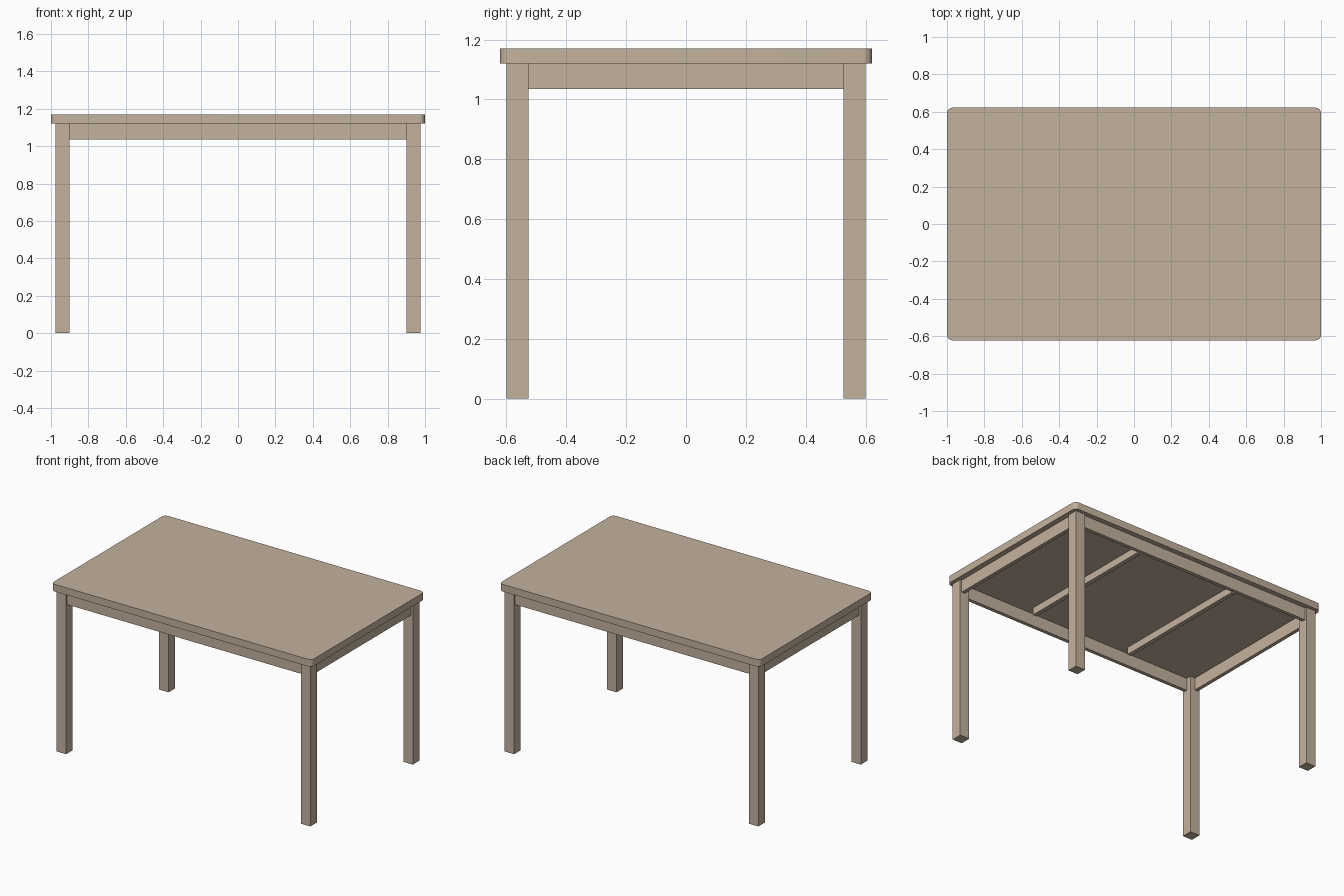
import bpy
import bmesh

if "Cube" in bpy.data.objects:
    bpy.data.objects.remove(bpy.data.objects["Cube"])

wood = bpy.data.materials.new("light_wood")
wood.diffuse_color = (0.552, 0.445, 0.337, 1.0)
wood.use_nodes = True
wood.node_tree.nodes["Principled BSDF"].inputs["Base Color"].default_value = wood.diffuse_color


def box(name, x, y, z, round_corners=0.0):
    """Box from (min, max) ranges, optionally with rounded vertical corners."""
    bm = bmesh.new()
    bmesh.ops.create_cube(bm, size=1.0)
    for v in bm.verts:
        for i, (lo, hi) in enumerate((x, y, z)):
            v.co[i] = hi if v.co[i] > 0 else lo
    if round_corners:
        uprights = [e for e in bm.edges
                    if abs(e.verts[0].co.z - e.verts[1].co.z) > 1e-4]
        bmesh.ops.bevel(bm, geom=uprights, offset=round_corners, segments=6,
                        profile=0.5, affect='EDGES')
    bmesh.ops.recalc_face_normals(bm, faces=bm.faces)
    mesh = bpy.data.meshes.new(name)
    bm.to_mesh(mesh)
    bm.free()
    mesh.materials.append(wood)
    obj = bpy.data.objects.new(name, mesh)
    bpy.context.collection.objects.link(obj)
    return obj


def span(a, b, sign):
    return tuple(sorted((a * sign, b * sign)))


TOP_Z, UNDER_Z, APRON_Z = 1.17, 1.12, 1.035
LEG_X, LEG_Y = (0.902, 0.975), (0.526, 0.599)   # inner and outer leg faces

# Table top with rounded corners
top = box("table_top", (-1, 1), (-0.622, 0.622), (UNDER_Z, TOP_Z), 0.03)
bpy.context.view_layer.objects.active = top
top.select_set(True)
bpy.ops.object.shade_smooth_by_angle(angle=0.6)

# Four square legs
for sx, side in ((-1, "left"), (1, "right")):
    for sy, end in ((-1, "front"), (1, "back")):
        box(f"{end}_{side}_leg", span(*LEG_X, sx), span(*LEG_Y, sy), (0, UNDER_Z))

# Aprons between the legs, set back slightly from the outer leg faces
for s, long_name, short_name in ((-1, "front", "left"), (1, "back", "right")):
    box(f"{long_name}_apron", (-LEG_X[0], LEG_X[0]),
        span(0.562, 0.587, s), (APRON_Z, UNDER_Z))
    box(f"{short_name}_apron", span(0.938, 0.963, s),
        (-LEG_Y[0], LEG_Y[0]), (APRON_Z, UNDER_Z))

# Two cross battens under the top
for s, side in ((-1, "left"), (1, "right")):
    box(f"{side}_batten", span(0.37, 0.40, s), (-0.505, 0.505), (1.07, UNDER_Z))
